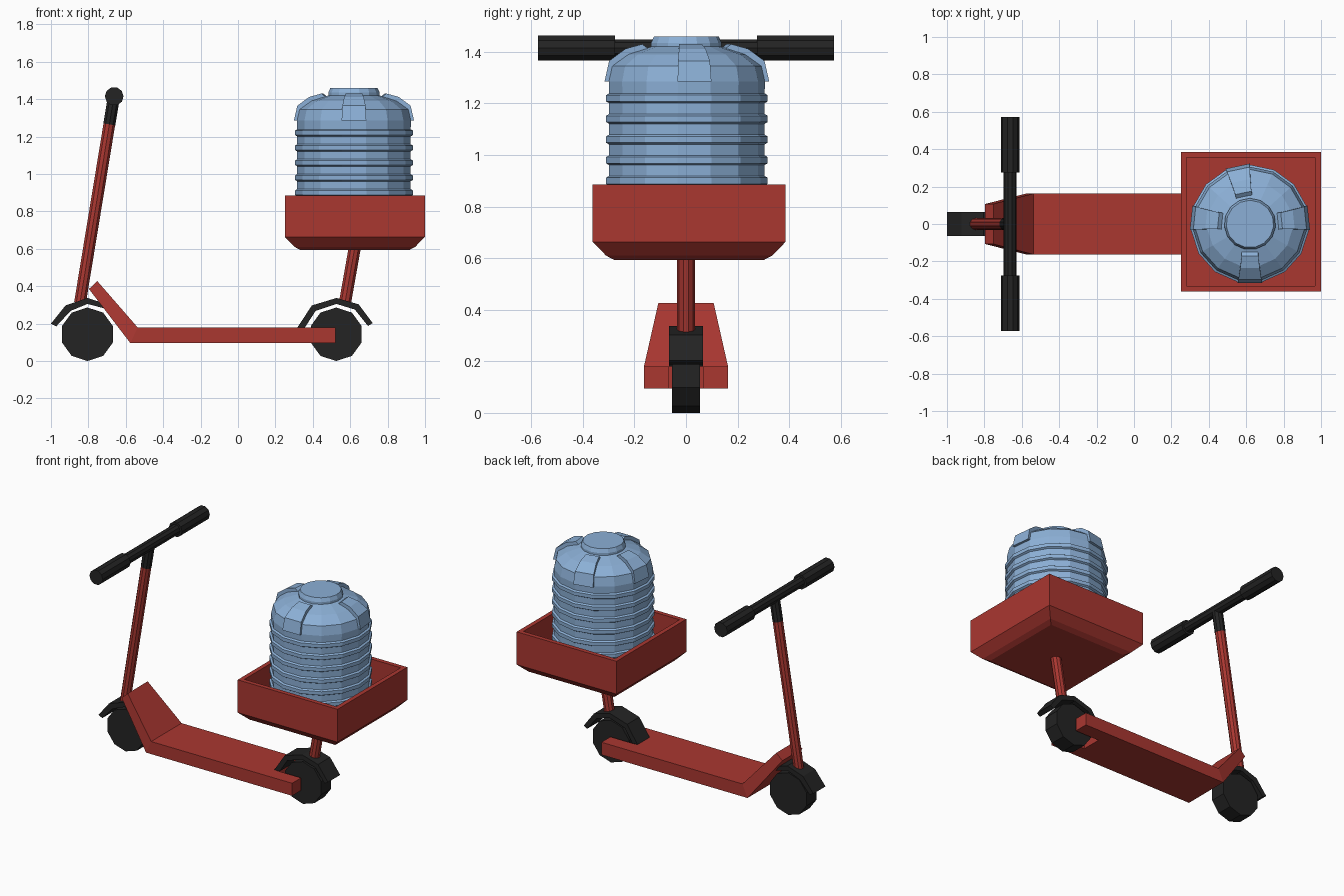
import bpy, bmesh, math
from mathutils import Vector

if "Cube" in bpy.data.objects:
    bpy.data.objects.remove(bpy.data.objects["Cube"])


def material(name, rgb):
    m = bpy.data.materials.new(name)
    m.diffuse_color = (*rgb, 1)
    m.use_nodes = True
    m.node_tree.nodes["Principled BSDF"].inputs["Base Color"].default_value = m.diffuse_color
    return m


RED = material("red_paint", (0.40, 0.038, 0.03))
DARK = material("dark_rubber", (0.017, 0.017, 0.017))
BLUE = material("blue_plastic", (0.26, 0.43, 0.67))


def finish(name, bm, mat):
    bmesh.ops.recalc_face_normals(bm, faces=bm.faces[:])
    me = bpy.data.meshes.new(name)
    bm.to_mesh(me)
    bm.free()
    me.materials.append(mat)
    ob = bpy.data.objects.new(name, me)
    bpy.context.collection.objects.link(ob)
    return ob


def loft(name, rings, mat):
    """Skin a list of equal-length point rings and cap both ends."""
    bm = bmesh.new()
    vs = [[bm.verts.new(p) for p in r] for r in rings]
    n = len(vs[0])
    for a, b in zip(vs, vs[1:]):
        for i in range(n):
            j = (i + 1) % n
            bm.faces.new((a[i], a[j], b[j], b[i]))
    bm.faces.new(vs[0])
    bm.faces.new(vs[-1])
    return finish(name, bm, mat)


def rod(name, p, q, r, mat, sides=10):
    p, q = Vector(p), Vector(q)
    rot = (q - p).to_track_quat('Z', 'Y')
    angles = [math.tau * i / sides for i in range(sides)]
    return loft(name, [[c + rot @ Vector((r * math.cos(a), r * math.sin(a), 0))
                        for a in angles] for c in (p, q)], mat)


def side_profile(name, pts, half, mat):
    """Extrude an x-z outline symmetrically across y."""
    return loft(name, [[(x, y, z) for x, z in pts] for y in (-half, half)], mat)


def square(cx, cy, h, z):
    return [(cx + sx * h, cy + sy * h, z)
            for sx, sy in ((-1, -1), (1, -1), (1, 1), (-1, 1))]


# wheels, vertex up and down
for name, x in (("front_wheel", -0.805), ("rear_wheel", 0.525)):
    ring = [(x + 0.143 * math.sin(math.tau * i / 10), 0.143 + 0.143 * math.cos(math.tau * i / 10))
            for i in range(10)]
    side_profile(name, ring, 0.054, DARK)

# fenders
side_profile("front_fender", [(-1.0, 0.20), (-0.922, 0.297), (-0.805, 0.337), (-0.72, 0.31),
                              (-0.72, 0.283), (-0.805, 0.305), (-0.895, 0.268), (-0.972, 0.185)],
             0.065, DARK)
side_profile("rear_fender", [(0.318, 0.18), (0.395, 0.297), (0.527, 0.337), (0.645, 0.303),
                             (0.72, 0.203), (0.695, 0.187), (0.625, 0.275), (0.527, 0.305),
                             (0.415, 0.268), (0.358, 0.18)], 0.065, DARK)

# deck with a slot for the rear wheel
outline = [(-0.55, -0.163), (0.52, -0.163), (0.52, -0.067), (0.34, -0.067),
           (0.34, 0.067), (0.52, 0.067), (0.52, 0.163), (-0.55, 0.163)]


def deck_ring(x0, z):
    return [(x0 if x < -0.5 else x, y, z) for x, y in outline]


loft("deck", [deck_ring(-0.575, 0.095), deck_ring(-0.537, 0.18)], RED)

# tapered neck plate rising from the deck
loft("neck_plate",
     [[(-0.575, -0.163, 0.095), (-0.575, 0.163, 0.095), (-0.537, 0.163, 0.18), (-0.537, -0.163, 0.18)],
      [(-0.797, -0.107, 0.385), (-0.797, 0.107, 0.385), (-0.752, 0.107, 0.427), (-0.752, -0.107, 0.427)]],
     RED)

# steering column and handlebar
rod("steering_column", (-0.845, 0, 0.31), (-0.688, 0, 1.265), 0.033, RED)
rod("column_top", (-0.688, 0, 1.265), (-0.663, 0, 1.415), 0.034, DARK)
rod("handlebar", (-0.662, -0.3, 1.415), (-0.662, 0.3, 1.415), 0.035, DARK)
for side, s in (("right", -1), ("left", 1)):
    rod(side + "_grip", (-0.662, s * 0.275, 1.415), (-0.662, s * 0.573, 1.415), 0.05, DARK)

# rear post and open carrier box
rod("rear_post", (0.57, 0, 0.30), (0.625, 0, 0.61), 0.034, RED)
loft("carrier_box", [square(0.625, 0.012, h, z) for h, z in
                     ((0.29, 0.593), (0.322, 0.61), (0.374, 0.663), (0.374, 0.885),
                      (0.344, 0.885), (0.344, 0.635))], RED)

# ribbed tank, 15 sides
CX, SIDES = 0.62, 15
profile = [(0.305, 0.635)]
for k in range(8):
    z = 0.66 + 0.08 * k
    profile += [(0.305, z - 0.019), (0.317, z - 0.012), (0.317, z + 0.012), (0.305, z + 0.019)]
profile += [(0.306, 1.285), (0.292, 1.345), (0.23, 1.39), (0.138, 1.42), (0.138, 1.435), (0.127, 1.46)]
loft("tank", [[(CX + r * math.cos(math.pi / 2 + math.tau * i / SIDES),
                r * math.sin(math.pi / 2 + math.tau * i / SIDES), z) for i in range(SIDES)]
              for r, z in profile], BLUE)

# four shoulder lugs, each centred on a tank facet
lug = [(0.316, 1.285, 0.066), (0.298, 1.365, 0.062), (0.235, 1.412, 0.052), (0.17, 1.43, 0.044),
       (0.13, 1.40, 0.044), (0.24, 1.32, 0.052), (0.28, 1.285, 0.062)]
for n, deg in enumerate((-90, 6, 102, 174)):
    c, s = math.cos(math.radians(deg)), math.sin(math.radians(deg))
    loft(f"tank_lug_{n + 1}", [[(CX + r * c - t * w * s, r * s + t * w * c, z) for r, z, w in lug]
                               for t in (-1, 1)], BLUE)
